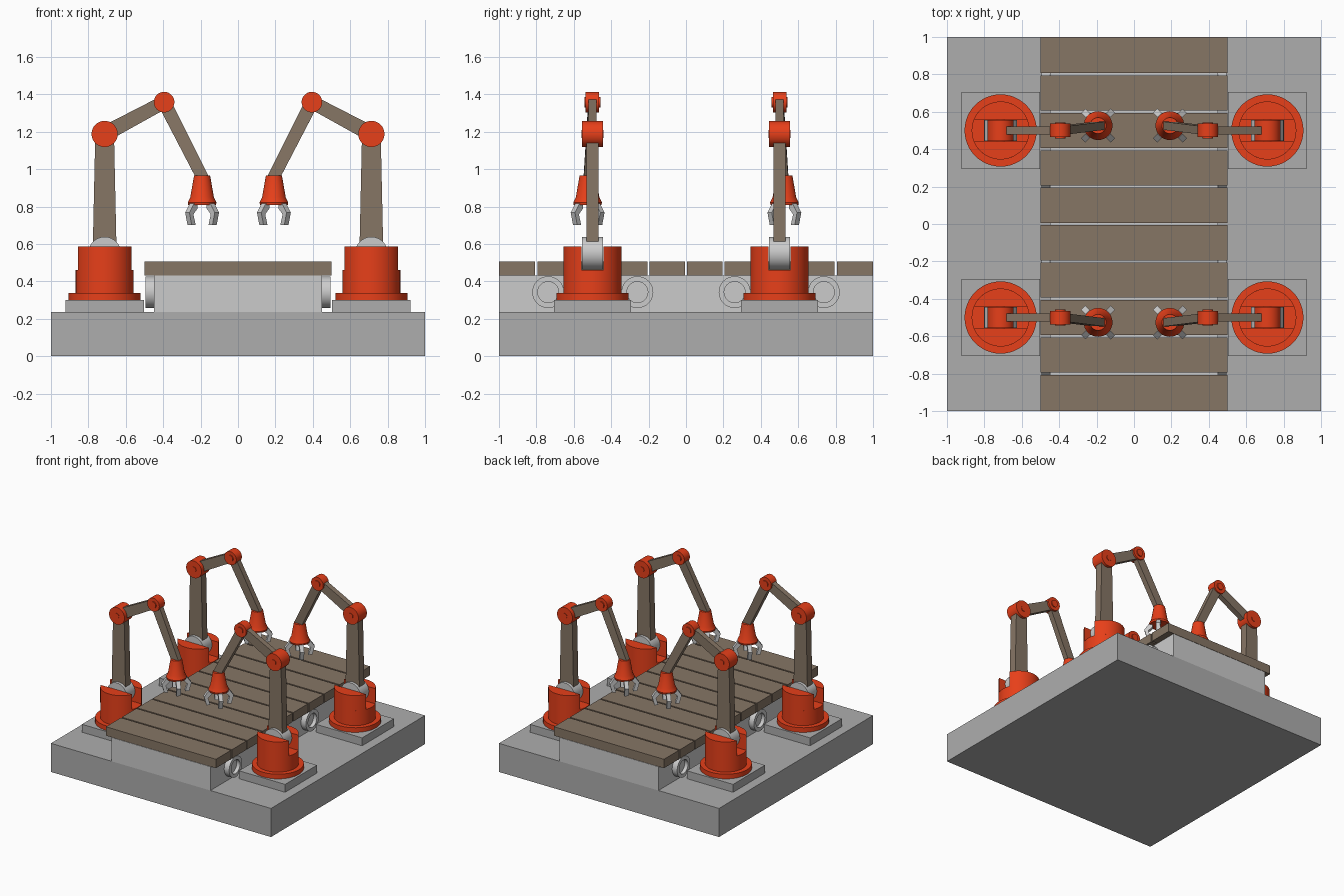
import bpy, bmesh, math
from mathutils import Vector, Matrix

if "Cube" in bpy.data.objects:
    bpy.data.objects.remove(bpy.data.objects["Cube"])


def material(name, rgb):
    m = bpy.data.materials.new(name)
    m.diffuse_color = (*rgb, 1)
    m.use_nodes = True
    m.node_tree.nodes["Principled BSDF"].inputs["Base Color"].default_value = m.diffuse_color
    return m


ORANGE = material("orange", (0.80, 0.05, 0.01))
BROWN = material("brown", (0.24, 0.18, 0.13))
STEEL = material("steel", (0.42, 0.42, 0.42))


def finish(name, bm, mat=None, mirror=False):
    bmesh.ops.recalc_face_normals(bm, faces=bm.faces)
    me = bpy.data.meshes.new(name)
    bm.to_mesh(me)
    bm.free()
    ob = bpy.data.objects.new(name, me)
    bpy.context.collection.objects.link(ob)
    if mat:
        me.materials.append(mat)
    bpy.context.view_layer.objects.active = ob
    ob.select_set(True)
    bpy.ops.object.shade_smooth_by_angle(angle=math.radians(30))
    ob.select_set(False)
    if mirror:  # one quadrant is modelled, the other three are mirrored
        mod = ob.modifiers.new("mirror", 'MIRROR')
        mod.use_axis = (True, True, False)
        mod.use_mirror_merge = False
    return ob


def loft(bm, rings, cap=True):
    vs = [[bm.verts.new(p) for p in r] for r in rings]
    n = len(vs[0])
    for a, b in zip(vs, vs[1:]):
        for i in range(n):
            bm.faces.new((a[i], a[(i + 1) % n], b[(i + 1) % n], b[i]))
    if cap:
        bm.faces.new(vs[0])
        bm.faces.new(vs[-1])


def box(name, x, y, z, mat=None, mirror=False):
    bm = bmesh.new()
    ring = lambda h: [(x[0], y[0], h), (x[1], y[0], h), (x[1], y[1], h), (x[0], y[1], h)]
    loft(bm, [ring(z[0]), ring(z[1])])
    return finish(name, bm, mat, mirror)


def lathe(name, profile, centre, axis='Z', mat=None, seg=32):
    """Revolve (radius, height) points around an axis through centre."""
    rot = {'Z': Matrix(), 'X': Matrix.Rotation(math.pi / 2, 4, 'Y'),
           'Y': Matrix.Rotation(-math.pi / 2, 4, 'X')}[axis]
    m = Matrix.Translation(centre) @ rot
    bm = bmesh.new()
    loft(bm, [[m @ Vector((r * math.cos(2 * math.pi * i / seg),
                           r * math.sin(2 * math.pi * i / seg), h))
               for i in range(seg)] for r, h in profile])
    return finish(name, bm, mat, True)


def link(name, p, q, wp, wq, t):
    """Tapered bar from p to q with half widths wp, wq and half thickness t."""
    p, q = Vector(p), Vector(q)
    d = (q - p).normalized()
    s = d.cross(Vector((0, 1, 0))).normalized()
    n = s.cross(d)
    ring = lambda c, w: [c + s * w + n * t, c + s * w - n * t, c - s * w - n * t, c - s * w + n * t]
    bm = bmesh.new()
    loft(bm, [ring(p, wp), ring(q, wq)])
    return finish(name, bm, BROWN, True)


# floor slab and conveyor
box("floor_slab", (-1, 1), (-1, 1), (0, 0.235), STEEL)
box("conveyor_body", (-0.45, 0.45), (-1, 1), (0.235, 0.43))
for i in range(10):
    y = -0.9 + 0.2 * i
    box(f"conveyor_plank_{i + 1}", (-0.5, 0.5), (y - 0.094, y + 0.094) if 0 < i < 9 else
        ((-1, -0.806) if i == 0 else (0.806, 1)), (0.432, 0.505), BROWN)

# conveyor wheels with recessed hubs
for i, y in enumerate((0.26, 0.737)):
    lathe(f"conveyor_wheel_{i + 1}",
          [(0.085, -0.01), (0.085, 0.045), (0.056, 0.045), (0.056, 0.015)], (0.45, y, 0.342), 'X')

# robot pedestal
X, Y = 0.713, 0.5
box("robot_pad", (X - 0.21, X + 0.21), (Y - 0.207, Y + 0.207), (0.235, 0.30), STEEL, True)
lathe("robot_base", [(0.193, 0.30), (0.193, 0.338), (0.155, 0.338), (0.155, 0.46)], (X, Y, 0), 'Z', ORANGE, 48)

# two upright cheeks leave a slot for the arm
a0 = math.asin(0.06 / 0.155)
bm = bmesh.new()
for side in (1, -1):
    arc = [a0 + (math.pi - 2 * a0) * k / 20 for k in range(21)]
    loft(bm, [[(X + 0.155 * math.cos(a), Y + side * 0.155 * math.sin(a), h) for a in arc]
              for h in (0.46, 0.585)])
finish("base_cheeks", bm, ORANGE, True)


def drum(name, c, r, half, mat=None):
    return lathe(name, [(r, -half), (r, half)], c, 'Y', mat)


# arm links and joints
shoulder, elbow, top, wrist = (X, Y, 0.55), (X, Y, 1.188), (0.395, Y, 1.358), (0.182, 0.526, 0.94)
drum("shoulder_drum", shoulder, 0.088, 0.055)
link("lower_arm", shoulder, elbow, 0.064, 0.05, 0.032)
drum("elbow_joint", elbow, 0.07, 0.055, ORANGE)
drum("elbow_pin", elbow, 0.022, 0.06, ORANGE)
link("upper_arm", elbow, top, 0.042, 0.036, 0.022)
drum("top_joint", top, 0.055, 0.036, ORANGE)
drum("top_pin", top, 0.028, 0.044, ORANGE)
link("forearm", top, wrist, 0.036, 0.032, 0.022)

# hand bell and four claws
HX, HY = 0.192, 0.526
lathe("hand_bell", [(0.074, 0.808), (0.077, 0.822), (0.063, 0.85), (0.043, 0.965)], (HX, HY, 0), 'Z', ORANGE)
claw = [(0.05, 0.815), (0.078, 0.815), (0.112, 0.768), (0.094, 0.70), (0.064, 0.70), (0.082, 0.758), (0.05, 0.79)]
bm = bmesh.new()
for k in range(4):
    m = Matrix.Translation((HX, HY, 0)) @ Matrix.Rotation(math.pi / 4 + k * math.pi / 2, 4, 'Z')
    loft(bm, [[m @ Vector((r, w, z)) for r, z in claw] for w in (-0.016, 0.016)])
finish("hand_claws", bm, None, True)
